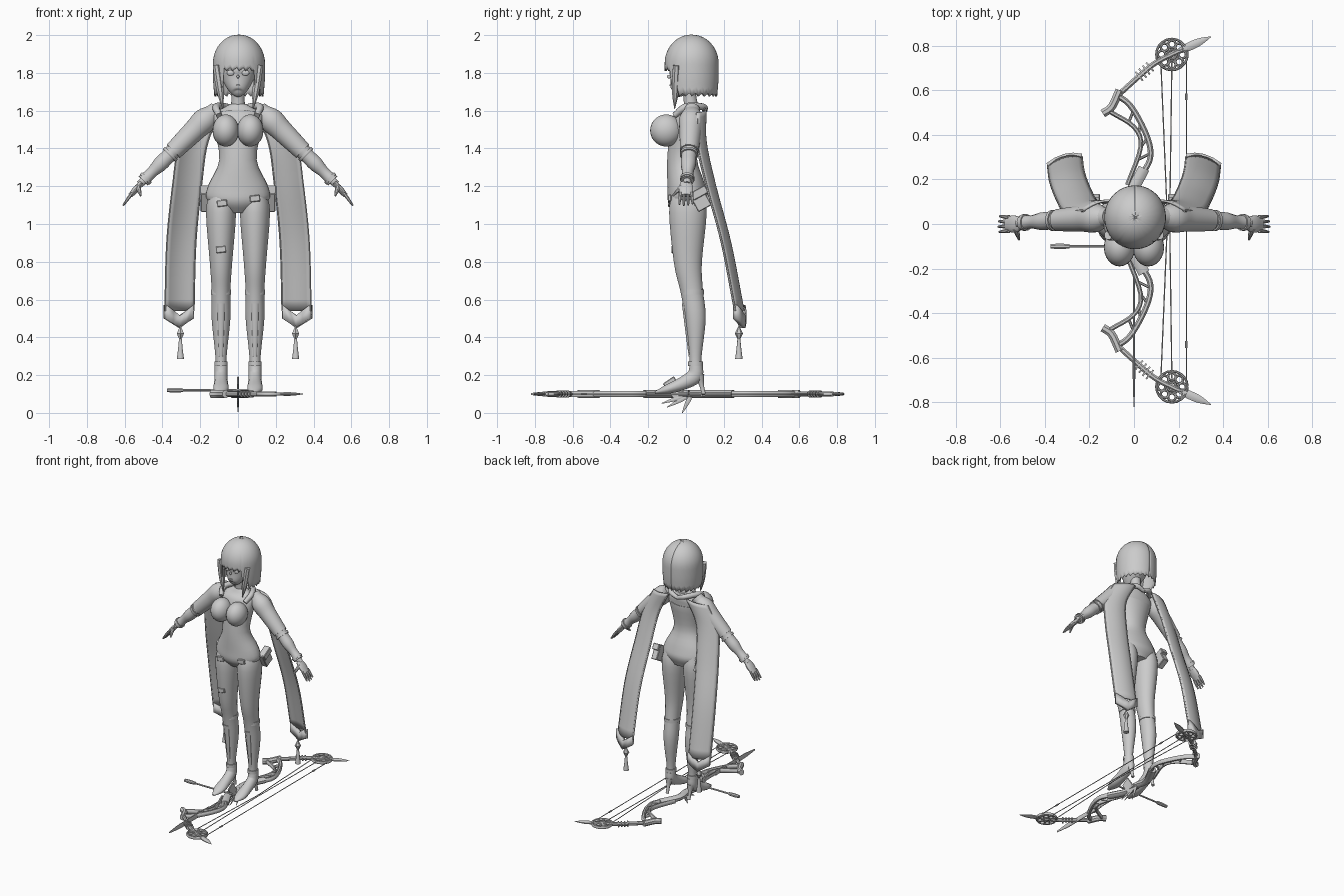
import bpy, bmesh, math
from mathutils import Vector, Matrix

cube = bpy.data.objects.get("Cube")
if cube:
    bpy.data.objects.remove(cube)

grey = bpy.data.materials.new("plain grey")
grey.use_nodes = True
grey.diffuse_color = (.6, .6, .6, 1)
grey.node_tree.nodes["Principled BSDF"].inputs["Base Color"].default_value = grey.diffuse_color
X, Y, Z = Matrix.Identity(3)
SIDES = (("left", 1), ("right", -1))
TIP = .002


def finish(name, bm, angle=40):
    bmesh.ops.recalc_face_normals(bm, faces=bm.faces)
    mesh = bpy.data.meshes.new(name)
    bm.to_mesh(mesh)
    bm.free()
    mesh.materials.append(grey)
    mesh.shade_smooth()
    mesh.set_sharp_from_angle(angle=math.radians(angle))
    obj = bpy.data.objects.new(name, mesh)
    bpy.context.scene.collection.objects.link(obj)
    return obj


def spline(rows, steps):
    """Catmull-Rom resampling of rows of numbers."""
    rows = [Vector(row) for row in rows]
    out = []
    for i, (p, q) in enumerate(zip(rows, rows[1:])):
        leave = (q - rows[i - 1]) / 2 if i else q - p
        arrive = (rows[i + 2] - p) / 2 if i + 2 < len(rows) else q - p
        for k in range(steps):
            t = k / steps
            ease = t * t * (3 - 2 * t)
            out.append(p.lerp(q, ease) + leave * (t * (1 - t) ** 2) - arrive * (t * t * (1 - t)))
    return out + [rows[-1]]


def tube(name, rings, up=Y, sides=16, steps=4, mirror=1):
    """Loft ellipses (x, y, z, width, depth) along a path; depth lies along up."""
    rings = spline(rings, steps)
    points = [Vector((ring[0] * mirror, ring[1], ring[2])) for ring in rings]
    turns = [math.tau * (k + .5) / sides for k in range(sides)]
    bm = bmesh.new()
    loops = []
    for i, (point, ring) in enumerate(zip(points, rings)):
        ahead = points[min(i + 1, len(points) - 1)] - points[max(i - 1, 0)]
        across = ahead.cross(up).normalized()
        high = across.cross(ahead).normalized()
        width, depth = across * ring[3], high * ring[4]
        loops.append([bm.verts.new(point + width * math.cos(t) + depth * math.sin(t)) for t in turns])
    for a, b in zip(loops, loops[1:]):
        for k in range(sides):
            bm.faces.new((a[k - 1], a[k], b[k], b[k - 1]))
    bm.faces.new(loops[0])
    bm.faces.new(loops[-1])
    return finish(name, bm)


def column(name, x, rows, mirror=1):
    """Upright tube from rows of (height, y, width, depth)."""
    return tube(name, [(x, y, z, width, depth) for z, y, width, depth in rows], sides=24, mirror=mirror)


def taper(name, start, stop, radii, flat=1, **options):
    """Straight tube with evenly spaced radii."""
    start, stop = Vector(start), Vector(stop)
    rings = []
    for i, radius in enumerate(radii):
        rings.append((*start.lerp(stop, i / (len(radii) - 1)), radius, radius * flat))
    return tube(name, rings, **options)


def sheet(name, rows, thickness):
    """Thin cloth from rows of points."""
    bm = bmesh.new()
    grid = [[bm.verts.new(point) for point in row] for row in rows]
    for a, b in zip(grid, grid[1:]):
        for k in range(1, len(a)):
            bm.faces.new((a[k - 1], a[k], b[k], b[k - 1]))
    obj = finish(name, bm)
    solid = obj.modifiers.new("thickness", "SOLIDIFY")
    solid.thickness, solid.offset = thickness, 0


def ball(name, place, size):
    bm = bmesh.new()
    shape = Matrix.Translation(place) @ Matrix.Diagonal((*size, 1))
    bmesh.ops.create_uvsphere(bm, u_segments=24, v_segments=14, radius=1, matrix=shape)
    finish(name, bm)


def box(name, place, size, turn=0, axis="Y"):
    bm = bmesh.new()
    shape = Matrix.Translation(place) @ Matrix.Rotation(turn, 4, axis) @ Matrix.Diagonal((*size, 1))
    bmesh.ops.create_cube(bm, size=1, matrix=shape)
    bmesh.ops.bevel(bm, geom=bm.edges[:], offset=.004, segments=1, affect="EDGES")
    finish(name, bm, angle=30)


# Torso, neck and face
column("torso", 0, [(1.07, .02, .09, .07), (1.13, .01, .165, .105), (1.2, 0, .16, .1), (1.34, -.02, .1, .08),
                    (1.53, 0, .13, .08), (1.58, .02, .13, .06), (1.63, .03, .05, .04)])
taper("neck", (0, .03, 1.6), (0, .01, 1.75), (.04, .035, .04))
column("face", 0, [(1.69, -.06, .01, .01), (1.7, -.05, .04, .04), (1.75, -.02, .075, .07),
                   (1.8, 0, .09, .09), (1.9, .02, .08, .08)])
ball("nose", (0, -.09, 1.78), (.007, .011, .01))
box("mouth", (0, -.08, 1.735), (.025, .02, .005))
for side, s in SIDES:
    ball(side + "_eye", (s * .04, -.08, 1.8), (.02, .007, .015))
    ball(side + "_bust", (s * .065, -.105, 1.495), (.07, .085, .085))

# Hair: a jagged bob, cut short over the face, with two front locks
rows = []
around, down = 72, 14
for i in range(around + 1):
    angle = math.tau * i / around - math.pi
    low = 1.81 if abs(angle) < .65 else 1.72 if abs(angle) < 1 else 1.675
    low += (i % 3) * .009
    strand = []
    for k in range(down + 1):
        z = 2 - (2 - low) * (k / down) ** 1.6
        dome = max(0, z - 1.85) / .15
        radius = math.sqrt(1 - min(1, dome) ** 2) * (1 - .6 * max(0, 1.77 - z))
        strand.append((.005 + .135 * radius * math.sin(angle), .03 - .14 * radius * math.cos(angle), z))
    rows.append(strand)
sheet("hair", rows, .006)
for side, s in SIDES:
    taper(side + "_hair_lock", (.115, -.05, 1.84), (.08, -.06, 1.61), (.02, .022, .018, TIP), mirror=s, sides=8)

# Legs with heeled boots
for side, s in SIDES:
    column(side + "_leg", .09, [(1.17, .01, .06, .08), (1.06, .01, .08, .1), (.8, .01, .06, .075), (.65, .03, .05, .06),
                                (.5, .05, .05, .055), (.3, .05, .03, .033), (.2, .05, .03, .033)], mirror=s)
    tube(side + "_boot", [(.09, .055, .25, .035, .035), (.09, .045, .195, .042, .035), (.09, -.02, .155, .035, .037),
                          (.09, -.1, .125, .025, .04), (.09, -.165, .108, .005, .01)], up=X, mirror=s)
    taper(side + "_heel", (.09, .07, .2), (.09, .095, .095), (.028, .013, .011), up=X, mirror=s)
    for z, y, radius in ((.64, .035, .055), (.26, .05, .036)):
        taper(side + "_boot_cuff", (.09, y, z - .012), (.09, y, z + .012), (radius, radius), flat=1.1, mirror=s)
    taper(side + "_shin_guard", (.09, -.01, .58), (.09, .02, .3), (.02, .016, .01), flat=.6, mirror=s)

# Arms, gauntlets, shoulder drapes and hands
SHOULDER, WRIST = Vector((.15, .03, 1.575)), Vector((.52, .005, 1.21))
for side, s in SIDES:
    def sleeve(part, start, stop, radii):
        taper(side + part, SHOULDER.lerp(WRIST, start), SHOULDER.lerp(WRIST, stop), radii, mirror=s)
    sleeve("_arm", -.1, 1, (.04, .05, .042, .038, .036, .025, .02))
    sleeve("_shoulder_drape", -.1, .52, (.03, .065, .06, .055, .05))
    sleeve("_gauntlet", .47, .95, (.046, .04, .04, .03, .035))
    for t in (.48, .55, .9):
        radius = .065 - .03 * t
        sleeve("_gauntlet_band", t, t + .03, (radius, radius))
    taper(side + "_palm", (.51, 0, 1.22), (.57, 0, 1.15), (.013, .017, .013), flat=2.3, mirror=s)
    for k in range(4):
        y = (k - 1.5) * .02
        reach = 1 - .1 * abs(k - 1.3)
        knuckle = Vector((.56, y, 1.165))
        taper(side + "_finger", knuckle, knuckle + Vector((.05, y * .2, -.07)) * reach,
              (.01, .009, .005), mirror=s, sides=8)
    taper(side + "_thumb", (.53, -.02, 1.2), (.515, -.07, 1.15), (.014, .011, .005), up=X, mirror=s, sides=8)

# Cape: collar, two long panels, pointed hems and tassels
for side, s in SIDES:
    tube(side + "_collar", [(.1, -.06, 1.575, .016, .016), (.115, 0, 1.62, .02, .02),
                            (.06, .09, 1.62, .018, .018), (0, .1, 1.6, .014, .014)], up=Z, mirror=s, sides=10)

    def across(x, y, steps):
        """Bowed line across the panel, as (u, x, y) with u from -1 to 1."""
        for k in range(steps + 1):
            u = 2 * k / steps - 1
            yield u, s * (x + .075 * u), y - .02 * u + .02 * (1 - u * u)

    path = spline([(.15, .08, 1.6), (.235, .08, 1.43), (.27, .13, 1.2), (.3, .21, .9), (.31, .28, .54)], 6)
    rows = [[(px, py, z - .02 * u * max(0, z - 1)) for u, px, py in across(x, y, 8)] for x, y, z in path]
    sheet(side + "_cape_panel", rows, .01)
    for label, pick in (("inner", 0), ("outer", -1)):
        tube(side + "_" + label + "_cape_edge", [(*row[pick], .006, .006) for row in rows], sides=6, steps=1)
    hem = [[(px, py, .515 + .055 * abs(u)), (px, py, .45 + .05 * abs(u))] for u, px, py in across(.31, .28, 4)]
    sheet(side + "_cape_hem", hem, .03)
    taper(side + "_hem_bead", (.305, .28, .46), (.305, .28, .38), (TIP, .022, TIP), mirror=s, sides=6, steps=1)
    taper(side + "_tassel", (.305, .28, .39), (.305, .28, .285), (.008, .013, .02), mirror=s, sides=10, steps=1)

# Hip pouches and buckles
for side, s in SIDES:
    box(side + "_pouch", (s * .175, .075, 1.13), (.045, .08, .11), .5, "X")
    box(side + "_pouch_flap", (s * .178, .07, 1.165), (.05, .09, .045), .5, "X")
for name, place in (("right_belt_buckle", (-.085, -.085, 1.11)), ("left_belt_buckle", (.09, -.087, 1.135)),
                    ("thigh_buckle", (-.09, -.068, .865))):
    box(name, place, (.055, .018, .035), -.12)

# Bow lying flat under the feet, each half built outward from the grip
LEVEL, MIDDLE = .1, .015
for end, s in (("back", 1), ("front", -1)):
    def flat(part, path, width, high=.017, **options):
        rings = [(x, MIDDLE + s * y, LEVEL, width, high) for x, y in path]
        tube(end + "_" + part, rings, up=Z, sides=8, **options)

    def circle(part, x, y, radius):
        turns = [math.tau * k / 20 for k in range(21)]
        path = [(x + radius * math.cos(t), y + radius * math.sin(t)) for t in turns]
        flat(part, path, .006, .01, steps=1)

    flat("bow_grip", [(-.01, 0), (-.02, .1), (.045, .235)], .028, .022)
    flat("riser_back", [(.03, .2), (.07, .27), (.07, .34), (.035, .43), (-.02, .52), (-.08, .565)], .014)
    flat("riser_belly", [(-.03, .16), (.03, .33), (0, .42), (-.11, .49)], .011)
    for inner, outer in (((.01, .27), (.07, .3)), ((.03, .33), (.06, .37)),
                         ((.02, .39), (.03, .44)), ((-.02, .45), (0, .5))):
        flat("riser_strut", [inner, outer], .007, .012)
    flat("limb_pocket", [(-.14, .48), (-.1, .51), (-.065, .585)], .02, .022)
    flat("limb", [(-.085, .55), (.02, .645), (.1, .71), (.2, .76)], .013, .014)
    taper(end + "_limb_tip", (.19, MIDDLE + s * .755, LEVEL), (.345, MIDDLE + s * .825, LEVEL),
          (.01, .02, .018, TIP), flat=.5, up=Z, sides=8)
    for k in range(4):
        x, y = .02 + k * .016, .645 + k * .014
        flat("limb_ridge", [(x, y), (x + .006, y + .005)], .028, .02)
    hub = (.17, .745)
    circle("cam_rim", *hub, .07)
    circle("cam_hub", *hub, .02)
    for k in range(8):
        turn = math.tau * k / 8
        circle("cam_hole", hub[0] + .046 * math.cos(turn), hub[1] + .046 * math.sin(turn), .017)
    for part, x, inner in (("bowstring", .235, .235), ("inner_cable", .12, .15), ("outer_cable", .17, .16)):
        flat(part, [(x, .72), (inner, 0)], .003, .003)
    flat("string_bead", [(.235, .54), (.235, .57)], .006, .006)

# Arrow blade, side stabiliser and the prongs beneath
taper("arrow_shaft", (0, .1, LEVEL), (0, -.36, LEVEL), (.006, .006), flat=2, up=Z, sides=8)
taper("arrow_blade", (0, -.35, LEVEL), (0, -.82, LEVEL), (.006, .006, .006, .006, TIP), flat=3, up=Z, sides=8)
taper("stabiliser", (.1, -.1, .12), (-.3, -.1, .12), (.006, .006), sides=8)
taper("stabiliser_weight", (-.29, -.1, .12), (-.375, -.1, .12), (.011, .013, .011), sides=8)
for low, reach in ((0, -.02), (.03, -.1), (.05, -.13)):
    taper("arrow_prong", (0, .03, LEVEL), (0, reach, low), (.012, .012, TIP), flat=.5, up=X, sides=8)
box("arrow_fletching", (0, -.06, .125), (.009, .07, .12), .6, "X")
